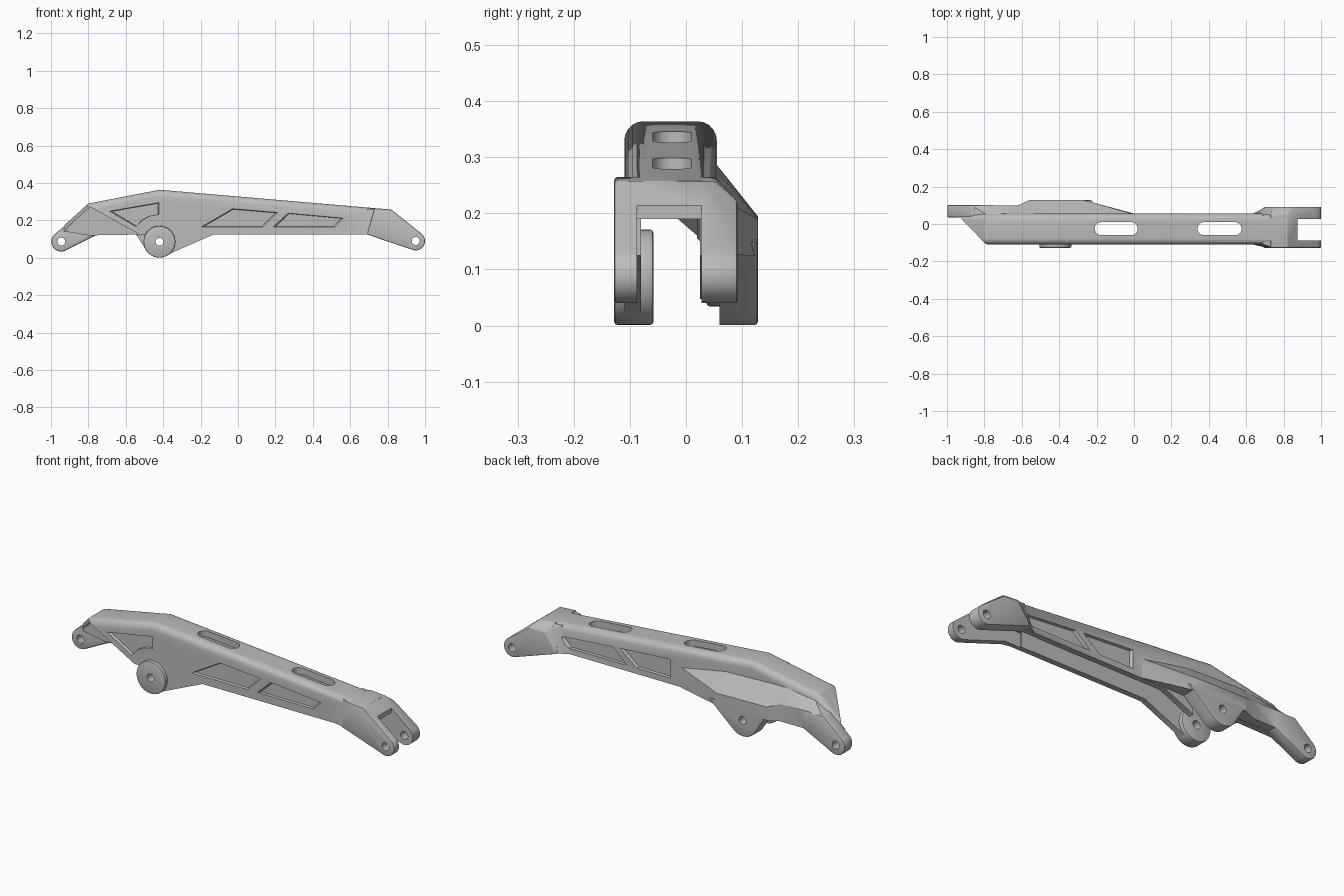
import bpy, bmesh, math
from mathutils import Vector

cube = bpy.data.objects.get("Cube")
if cube:
    bpy.data.objects.remove(cube)

metal = bpy.data.materials.new("grey_metal")
metal.use_nodes = True
GREY = (0.5, 0.5, 0.5, 1)
metal.diffuse_color = GREY
metal.node_tree.nodes["Principled BSDF"].inputs["Base Color"].default_value = GREY


def finish(bm, name):
    bmesh.ops.recalc_face_normals(bm, faces=bm.faces)
    mesh = bpy.data.meshes.new(name)
    bm.to_mesh(mesh)
    bm.free()
    ob = bpy.data.objects.new(name, mesh)
    mesh.materials.append(metal)
    bpy.context.collection.objects.link(ob)
    return ob


def prism(name, pts, lo, hi, axis="y", shrink=1.0, round_top=0):
    """Extrude an outline; shrink scales the far end, round_top rounds the first edges."""
    bm = bmesh.new()
    mid = sum((Vector(p) for p in pts), Vector((0, 0))) / len(pts)
    rings = []
    for h, s in ((lo, 1), (hi, shrink)):
        flat = [mid + (Vector(p) - mid) * s for p in pts]
        rings.append([bm.verts.new((a, h, b) if axis == "y" else (a, b, h)) for a, b in flat])
        bm.faces.new(rings[-1])
    n = len(pts)
    for i in range(n):
        j = (i + 1) % n
        bm.faces.new((rings[0][i], rings[0][j], rings[1][j], rings[1][i]))
    if round_top:
        bmesh.ops.recalc_face_normals(bm, faces=bm.faces)
        edges = [bm.edges.get((r[i], r[i + 1])) for r in rings for i in range(round_top)]
        bmesh.ops.bevel(bm, geom=edges, offset=0.034, segments=5, profile=0.5, affect="EDGES")
    return finish(bm, name)


def hull(name, pts, bevel=0.0):
    bm = bmesh.new()
    for p in pts:
        bm.verts.new(p)
    out = bmesh.ops.convex_hull(bm, input=bm.verts)
    junk = [g for g in out["geom_interior"] if isinstance(g, bmesh.types.BMVert)]
    bmesh.ops.delete(bm, geom=junk, context="VERTS")
    bmesh.ops.dissolve_limit(bm, angle_limit=0.01, verts=bm.verts, edges=bm.edges)
    bmesh.ops.recalc_face_normals(bm, faces=bm.faces)
    if bevel:
        sharp = [e for e in bm.edges if e.calc_face_angle(0) > 0.6]
        bmesh.ops.bevel(bm, geom=sharp, offset=bevel, segments=2, profile=0.5, affect="EDGES")
    return finish(bm, name)


def circle(cx, cz, r, n=32):
    return [(cx + r * math.cos(i * math.tau / n), cz + r * math.sin(i * math.tau / n)) for i in range(n)]


def spread(outline, ys):
    return [(x, y, z) for x, z in outline for y in ys]


def combine(base, tool, op):
    mod = base.modifiers.new(op, "BOOLEAN")
    mod.operation, mod.object, mod.solver = op, tool, "EXACT"
    bpy.context.view_layer.objects.active = base
    bpy.ops.object.modifier_apply(modifier=mod.name)
    bpy.data.objects.remove(tool)


def add(tool):
    combine(arm, tool, "UNION")


def cut(tool):
    combine(arm, tool, "DIFFERENCE")


PIVOT = (-0.42, 0.086)
LEFT_EYE = (-0.945, 0.087)
RIGHT_EYE = (0.95, 0.09)

# Main channel body with rounded top edges
arm = prism("suspension_arm", [
    (-0.96, 0.147), (-0.8, 0.29), (-0.42, 0.364), (0.82, 0.258), (0.82, 0.125),
    (-0.13, 0.125), (-0.37, 0.02), (-0.47, 0.02), (-0.5, 0.125), (-0.8, 0.12)],
    -0.11, 0.055, round_top=3)

# Rear bulge, lofted from sections: x, outer y, crease z, upper z, bottom z
sections = [(-0.87, 0.10, 0.205, 0.215, 0.10), (-0.79, 0.10, 0.22, 0.265, 0.125),
            (-0.62, 0.10, 0.215, 0.29, 0.125), (-0.56, 0.128, 0.195, 0.29, 0.125),
            (-0.27, 0.128, 0.19, 0.28, 0.125), (0.0, 0.056, 0.19, 0.23, 0.126)]


def ring(s):
    x, y, crease, top, low = s
    return [(x, y, low), (x, y, crease), (x, 0.052, top), (x, 0.04, top), (x, 0.04, low)]


for a, b in zip(sections, sections[1:]):
    add(hull("rear_bulge", ring(a) + ring(b)))

# Rear pivot lug
lug = circle(*PIVOT, 0.085) + [(-0.56, 0.15), (-0.22, 0.15)]
add(hull("rear_pivot_lug", spread(lug, (0.045, 0.128)), 0.006))

# Single eye at the rear left end
eye = circle(*LEFT_EYE, 0.053) + [(-0.87, 0.22), (-0.75, 0.215), (-0.75, 0.125)]
add(hull("end_eye", spread(eye, (0.036, 0.102)), 0.007))

# Forked end, with a chamfered rear top edge and a taper into the body
tip = spread(circle(*RIGHT_EYE, 0.05), (-0.128, 0.092))
root = spread([(0.73, 0.265), (0.82, 0.258)], (-0.128, 0.052))
root += spread([(0.69, 0.125)], (-0.128, 0.092))
root += [(0.76, 0.092, 0.222), (0.85, 0.092, 0.222)]
add(hull("fork", tip + root, 0.006))
add(hull("fork_taper", [(0.69, -0.108, 0.262), (0.74, -0.125, 0.26), (0.63, -0.108, 0.126),
                        (0.70, -0.125, 0.126), (0.69, 0.05, 0.262), (0.74, 0.05, 0.26),
                        (0.63, 0.053, 0.126), (0.70, 0.089, 0.126), (0.70, 0.053, 0.21),
                        (0.77, 0.089, 0.215)]))

# Hollow inside of the channel and the fork gap
cut(prism("cavity", [(-1.05, 0.035), (-0.8, 0.258), (-0.42, 0.332), (0.7, 0.232),
                     (0.7, -0.1), (-1.05, -0.1)], -0.08, 0.025))
cut(prism("fork_gap", [(0.6, 0.20), (0.875, 0.19), (0.875, 0.4), (1.2, 0.4),
                       (1.2, -0.1), (0.6, -0.1)], -0.087, 0.028))
cut(prism("pivot_pocket", circle(*PIVOT, 0.12), -0.07, 0.06))

# Slanted front wall and cut-back end plate
cut(prism("front_wall_trim", [(-0.79, 0.272), (-0.5, 0.11), (-0.5, -0.1), (-1.2, -0.1),
                              (-1.0, 0.085)], -0.2, 0.02))
cut(prism("end_plate_trim", [(-0.93, 0.035), (-0.785, -0.115), (-0.785, -0.3),
                             (-1.2, -0.3), (-1.2, 0.035)], -0.1, 0.5, axis="z"))

# Front pivot boss
add(hull("front_pivot_boss", spread(circle(*PIVOT, 0.085, 48), (-0.128, -0.058)), 0.006))

# Recessed panels on both walls
front_panels = [
    [(-0.69, 0.25), (-0.42, 0.297), (-0.42, 0.232), (-0.47, 0.224), (-0.51, 0.202), (-0.545, 0.165)],
    [(-0.20, 0.165), (-0.03, 0.264), (0.215, 0.243), (0.135, 0.165)],
    [(0.185, 0.165), (0.265, 0.24), (0.565, 0.212), (0.52, 0.165)]]
rear_panels = [
    [(0.05, 0.155), (0.05, 0.255), (0.35, 0.235), (0.25, 0.155)],
    [(0.30, 0.155), (0.39, 0.232), (0.70, 0.205), (0.65, 0.155)]]
for pts in front_panels:
    cut(prism("panel", pts, -0.115, -0.096, shrink=0.92))
for pts in rear_panels:
    cut(prism("panel", pts, 0.06, 0.041, shrink=0.92))

# Slots through the top
for x0, x1 in ((-0.21, 0.02), (0.34, 0.575)):
    ends = circle(x0 + 0.035, -0.025, 0.035, 24) + circle(x1 - 0.035, -0.025, 0.035, 24)
    cut(hull("slot", [(x, y, z) for x, y in ends for z in (0.2, 0.5)]))

# Pin holes
for c in (PIVOT, LEFT_EYE, RIGHT_EYE):
    cut(prism("pin_hole", circle(*c, 0.021, 24), -0.3, 0.3))

bpy.ops.object.select_all(action="DESELECT")
arm.select_set(True)
bpy.context.view_layer.objects.active = arm
bpy.ops.object.shade_smooth_by_angle(angle=math.radians(30))
